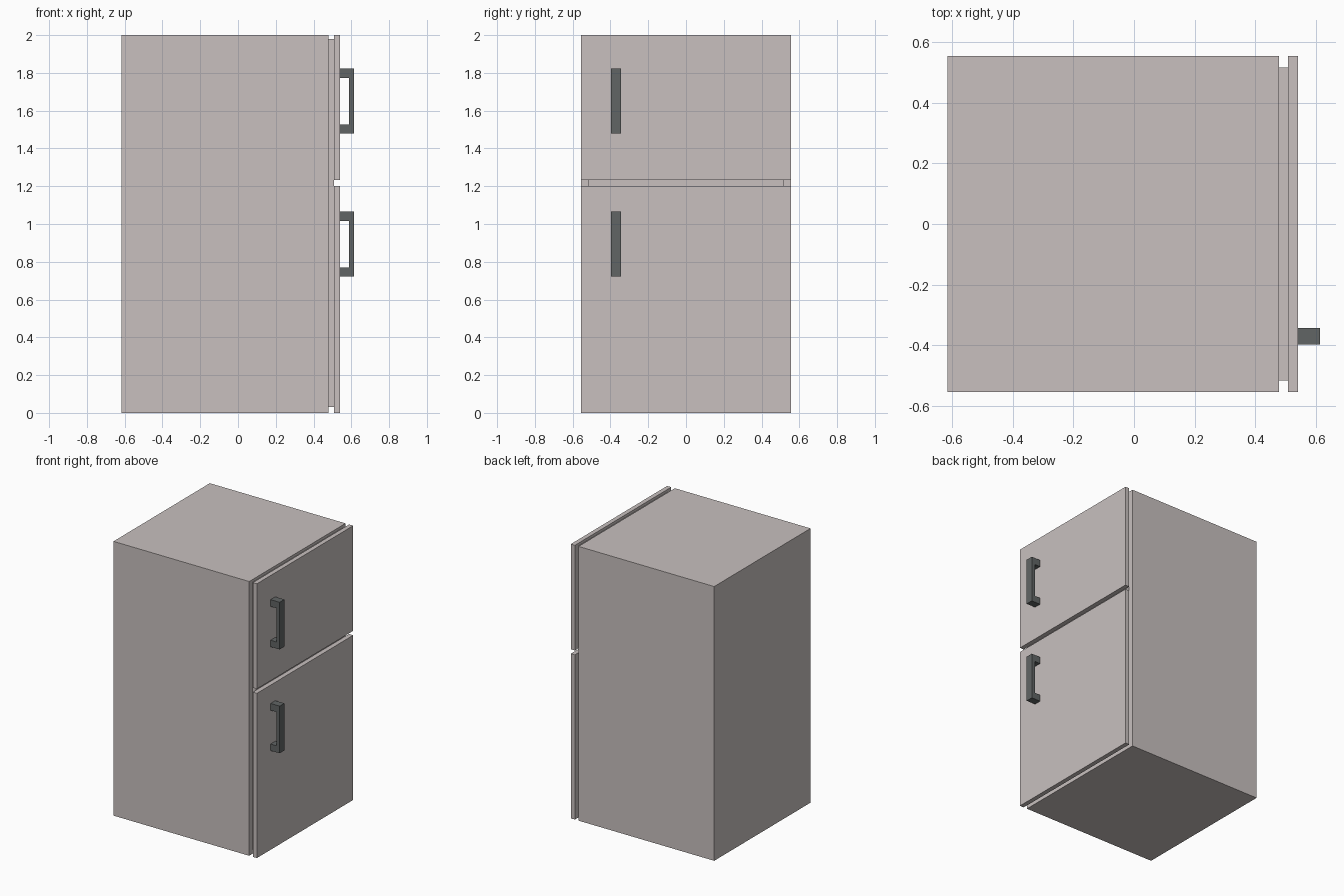
import bpy
import bmesh

if "Cube" in bpy.data.objects:
    bpy.data.objects.remove(bpy.data.objects["Cube"])


def material(name, rgb):
    m = bpy.data.materials.new(name)
    m.diffuse_color = (*rgb, 1)
    m.use_nodes = True
    m.node_tree.nodes["Principled BSDF"].inputs["Base Color"].default_value = m.diffuse_color
    return m


shell = material("warm_grey", (0.58, 0.53, 0.52))
dark = material("dark_grey", (0.12, 0.13, 0.13))


def prism(name, profile, y0, y1, mat):
    """Extrude an x-z outline along y."""
    bm = bmesh.new()
    face = bm.faces.new([bm.verts.new((x, y0, z)) for x, z in profile])
    side = bmesh.ops.extrude_face_region(bm, geom=[face])["geom"]
    verts = [g for g in side if isinstance(g, bmesh.types.BMVert)]
    bmesh.ops.translate(bm, verts=verts, vec=(0, y1 - y0, 0))
    bmesh.ops.recalc_face_normals(bm, faces=bm.faces)
    mesh = bpy.data.meshes.new(name)
    bm.to_mesh(mesh)
    bm.free()
    mesh.materials.append(mat)
    obj = bpy.data.objects.new(name, mesh)
    bpy.context.collection.objects.link(obj)


def slab(name, x0, x1, half_y, z0, z1):
    prism(name, [(x0, z0), (x1, z0), (x1, z1), (x0, z1)], -half_y, half_y, shell)


# Cabinet and the recessed seal behind the doors
slab("cabinet", -0.616, 0.479, 0.555, 0, 2)
slab("door_seal", 0.479, 0.508, 0.516, 0.03, 1.98)

# Each door has a C-shaped handle near its front edge
for name, z0, z1, grip in (("freezer", 1.233, 2.0, 1.48), ("fridge", 0.0, 1.201, 0.723)):
    slab(name + "_door", 0.508, 0.541, 0.555, z0, z1)
    top = grip + 0.344
    outline = [(0.541, grip), (0.614, grip), (0.614, top), (0.541, top),
               (0.541, top - 0.05), (0.588, top - 0.05),
               (0.588, grip + 0.048), (0.541, grip + 0.048)]
    prism(name + "_handle", outline, -0.397, -0.343, dark)
